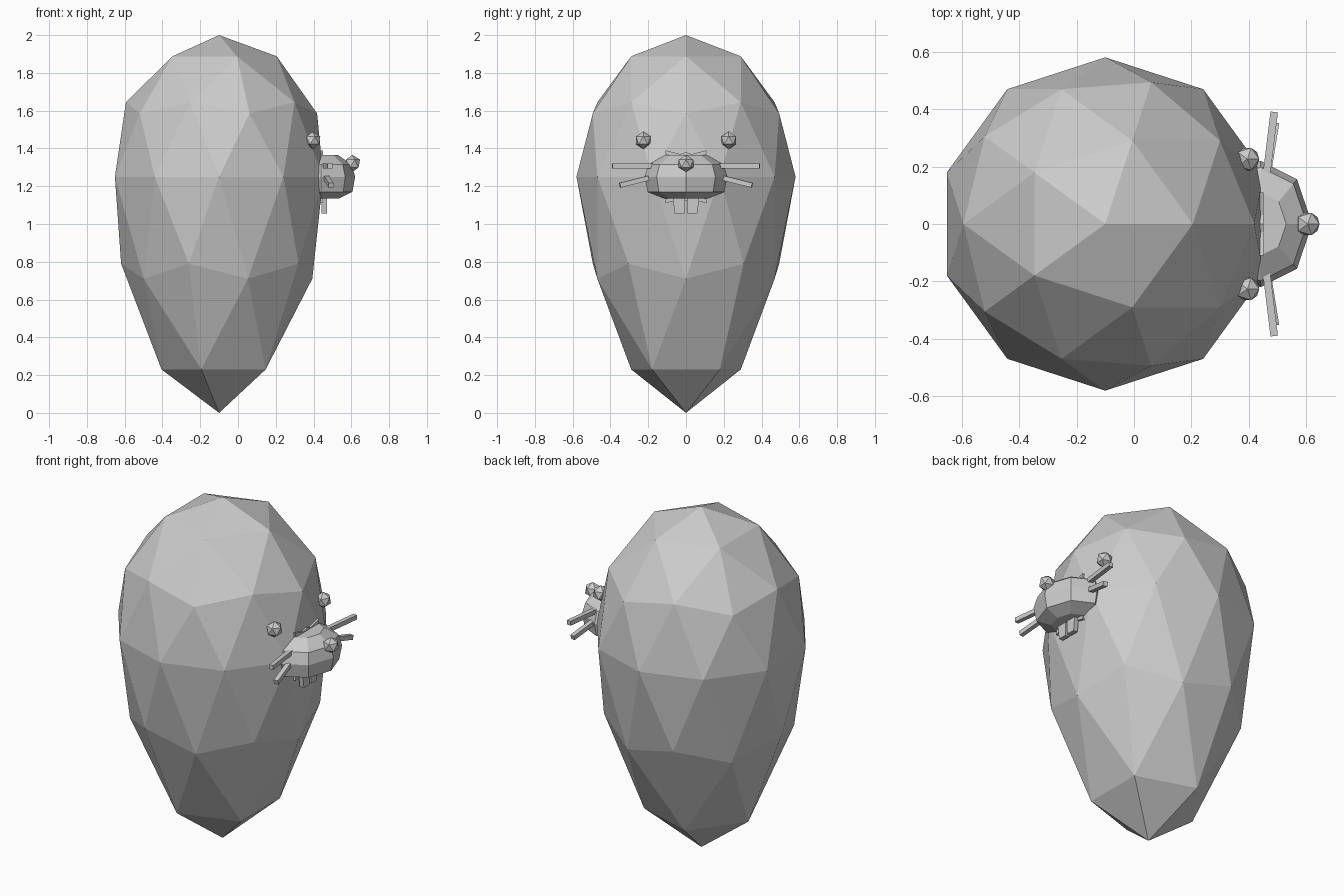
import bpy, bmesh, math
from mathutils import Matrix, Vector

if "Cube" in bpy.data.objects:
    bpy.data.objects.remove(bpy.data.objects["Cube"], do_unlink=True)

GREY = (0.6, 0.6, 0.6, 1)
grey = bpy.data.materials.new("plain grey")
grey.use_nodes = True
grey.diffuse_color = GREY
grey.node_tree.nodes["Principled BSDF"].inputs["Base Color"].default_value = GREY


def finish(name, bm):
    bmesh.ops.recalc_face_normals(bm, faces=bm.faces)
    mesh = bpy.data.meshes.new(name)
    bm.to_mesh(mesh)
    bm.free()
    mesh.materials.append(grey)
    obj = bpy.data.objects.new(name, mesh)
    bpy.context.collection.objects.link(obj)
    return obj


def ball(name, centre, radius):
    bm = bmesh.new()
    bmesh.ops.create_icosphere(bm, subdivisions=1, radius=radius,
                               matrix=Matrix.Translation(centre))
    return finish(name, bm)


def bar(name, start, end, width, height):
    start, end = Vector(start), Vector(end)
    axis = end - start
    bm = bmesh.new()
    bmesh.ops.create_cube(bm, size=1)
    turn = axis.to_track_quat('Y', 'Z').to_matrix().to_4x4()
    size = Matrix.Diagonal((width, axis.length, height, 1))
    bm.transform(Matrix.Translation((start + end) / 2) @ turn @ size)
    return finish(name, bm)


def plate(name, outline, x0, x1):
    bm = bmesh.new()
    face = bm.faces.new([bm.verts.new((x0, y, z)) for y, z in outline])
    made = bmesh.ops.extrude_face_region(bm, geom=[face])["geom"]
    moved = [v for v in made if isinstance(v, bmesh.types.BMVert)]
    bmesh.ops.translate(bm, verts=moved, vec=(x1 - x0, 0, 0))
    return finish(name, bm)


# Body: faceted ball, drawn down to a point below its widest ring
bm = bmesh.new()
bmesh.ops.create_icosphere(bm, subdivisions=2, radius=1)
lower = [(0, 1.25), (0.447, 0.79), (0.526, 0.71), (0.851, 0.23), (1, 0)]
for v in bm.verts:
    x, y, z = v.co
    if z > -0.01:
        height = 1.25 + 0.75 * z
    else:
        height = min(lower, key=lambda p: abs(p[0] + z))[1]
    v.co = (0.58 * x - 0.1, 0.58 * y, height)
finish("body", bm)

# Snout: eight-sided rings stacked from bottom to top
bm = bmesh.new()
rings = []
for height, scale in ((1.135, 0.52), (1.17, 0.92), (1.25, 1), (1.315, 0.9), (1.365, 0.5)):
    angles = [math.tau * i / 8 for i in range(8)]
    rings.append([bm.verts.new((0.44 + 0.18 * scale * math.cos(a),
                                0.22 * scale * math.sin(a), height)) for a in angles])
for a, b in zip(rings, rings[1:]):
    for i in range(8):
        j = (i + 1) % 8
        bm.faces.new((a[i], a[j], b[j], b[i]))
bm.faces.new(rings[0])
bm.faces.new(rings[-1])
finish("snout", bm)
ball("nose", (0.605, 0, 1.32), 0.046)

# Ragged rim behind the snout, above and below
rim = [(-0.11, 0.14), (-0.1, 0.08), (0.1, 0.08), (0.11, 0.14),
       (0.03, 0.12), (0, 0.13), (-0.03, 0.12)]
for name, sign in (("upper_rim", 1), ("lower_rim", -1)):
    plate(name, [(y, 1.25 + sign * z) for y, z in rim], 0.43, 0.45)

# Paired eyes, whiskers and teeth
for side, s in (("left", 1), ("right", -1)):
    ball(side + "_eye", (0.395, s * 0.226, 1.443), 0.046)
    bar(side + "_upper_whisker", (0.455, s * 0.12, 1.307),
        (0.488, s * 0.39, 1.307), 0.026, 0.026)
    bar(side + "_lower_whisker", (0.455, s * 0.12, 1.262),
        (0.492, s * 0.35, 1.205), 0.026, 0.026)
    plate(side + "_tooth", [(s * 0.005, 1.16), (s * 0.072, 1.16),
                            (s * 0.06, 1.055), (s * 0.008, 1.055)], 0.443, 0.47)
